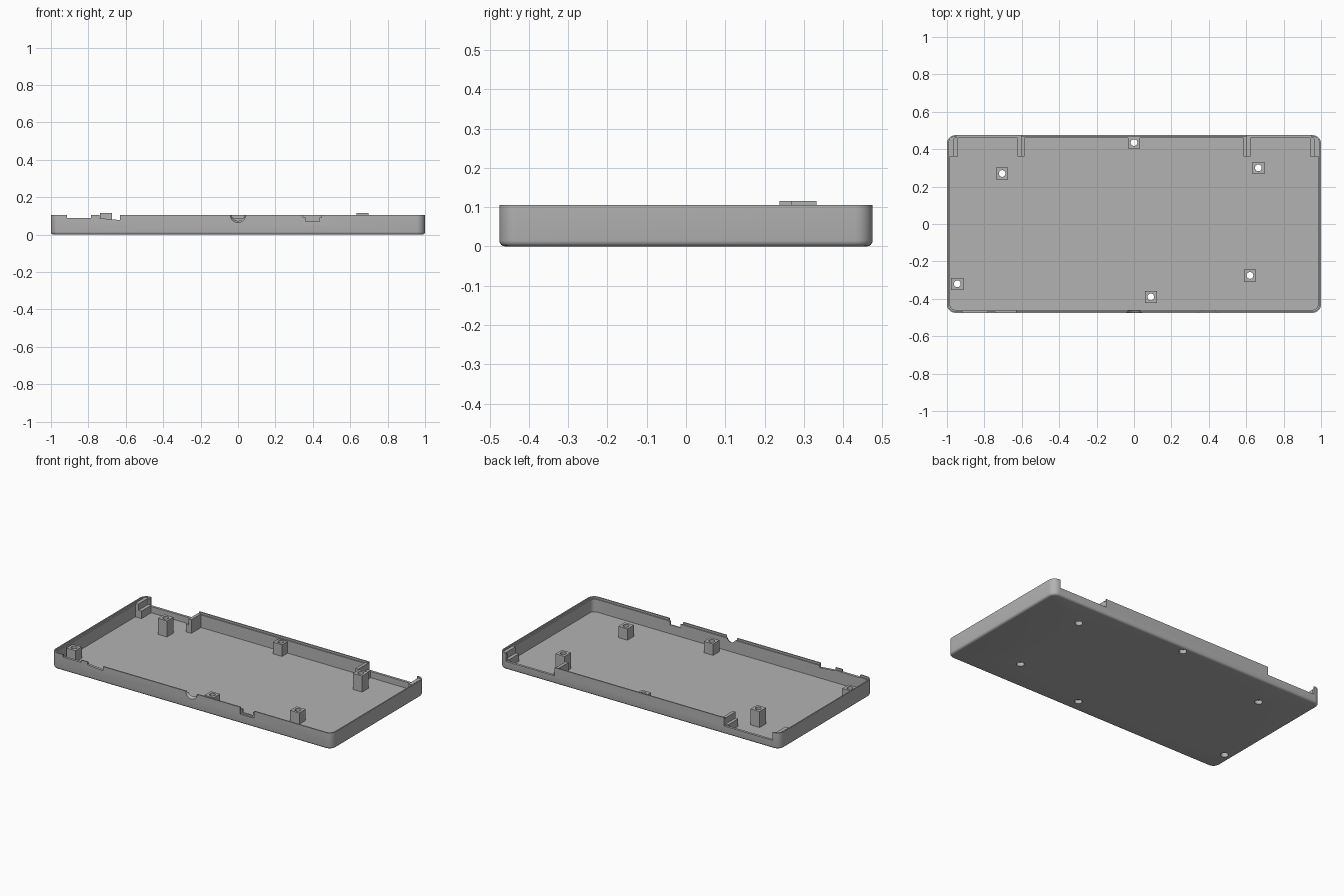
import bpy, bmesh, math
from mathutils import Matrix, Vector

if "Cube" in bpy.data.objects:
    bpy.data.objects.remove(bpy.data.objects["Cube"])

HX, HY, H, FLOOR = 1.0, 0.475, 0.105, 0.012

grey = bpy.data.materials.new("case grey")
grey.diffuse_color = (0.45, 0.45, 0.45, 1)
grey.use_nodes = True
grey.node_tree.nodes["Principled BSDF"].inputs["Base Color"].default_value = grey.diffuse_color


def finish(name, bm):
    bmesh.ops.recalc_face_normals(bm, faces=bm.faces)
    me = bpy.data.meshes.new(name)
    bm.to_mesh(me)
    bm.free()
    me.materials.append(grey)
    ob = bpy.data.objects.new(name, me)
    bpy.context.collection.objects.link(ob)
    return ob


def add_box(bm, x0, x1, y0, y1, z0, z1):
    m = Matrix.Translation(((x0 + x1) / 2, (y0 + y1) / 2, (z0 + z1) / 2)) @ \
        Matrix.Diagonal((x1 - x0, y1 - y0, z1 - z0, 1))
    bmesh.ops.create_cube(bm, size=1, matrix=m)


def box(name, *dims):
    bm = bmesh.new()
    add_box(bm, *dims)
    return finish(name, bm)


def prism(name, pts, y0, y1):
    """Extrude an x-z outline along y."""
    bm = bmesh.new()
    f = bm.faces.new([bm.verts.new((x, y0, z)) for x, z in pts])
    r = bmesh.ops.extrude_face_region(bm, geom=[f])
    vs = [g for g in r["geom"] if isinstance(g, bmesh.types.BMVert)]
    bmesh.ops.translate(bm, verts=vs, vec=(0, y1 - y0, 0))
    return finish(name, bm)


def cone(name, loc, r1, r2, depth, rot=Matrix()):
    bm = bmesh.new()
    bmesh.ops.create_cone(bm, cap_ends=True, segments=24, radius1=r1, radius2=r2,
                          depth=depth, matrix=Matrix.Translation(loc) @ rot)
    return finish(name, bm)


def cut(ob, cutters):
    for c in cutters:
        m = ob.modifiers.new("cut", "BOOLEAN")
        m.operation, m.solver, m.object = "DIFFERENCE", "EXACT", c
    dg = bpy.context.evaluated_depsgraph_get()
    me = bpy.data.meshes.new_from_object(ob.evaluated_get(dg))
    ob.modifiers.clear()
    ob.data = me


def smooth(ob):
    bpy.ops.object.select_all(action="DESELECT")
    ob.select_set(True)
    bpy.context.view_layer.objects.active = ob
    bpy.ops.object.shade_smooth_by_angle(angle=math.radians(35))


# tray shell: rounded rectangles lofted up the outside, over the lip, down the inside
def ring(bm, inset, z, radius=0.045, n=8):
    r = max(radius - inset, 0.008)
    vs = []
    for k, (sx, sy) in enumerate([(1, 1), (-1, 1), (-1, -1), (1, -1)]):
        cx, cy = sx * (HX - inset - r), sy * (HY - inset - r)
        for i in range(n + 1):
            a = math.pi / 2 * (k + i / n)
            vs.append(bm.verts.new((cx + r * math.cos(a), cy + r * math.sin(a), z)))
    return vs


bm = bmesh.new()
R = 0.015
profile = [(R - R * math.sin(a), R - R * math.cos(a))
           for a in (math.pi / 8 * i for i in range(5))]
profile += [(0, H), (0.008, H), (0.008, H - 0.012), (0.016, H - 0.012), (0.016, FLOOR)]
rings = [ring(bm, *p) for p in profile]
for a, b in zip(rings, rings[1:]):
    for i in range(len(a)):
        j = (i + 1) % len(a)
        bm.faces.new((a[i], a[j], b[j], b[i]))
bm.faces.new(rings[0])
bm.faces.new(rings[-1])
tray = finish("tray_shell", bm)

# wall cutters
cutters = []
for s in (-1, 1):  # long rear openings
    x0, x1 = sorted((s * 0.605, s * 0.95))
    cutters.append(box("rear_opening_cutter", x0, x1, 0.44, 0.5, 0.052, 0.2))
F0, F1 = -0.5, -0.44
cutters.append(box("shallow_notch_cutter", -0.915, -0.785, F0, F1, 0.09, 0.2))
cutters.append(prism("sloped_notch_cutter",
                     [(-0.74, 0.2), (-0.74, 0.088), (-0.63, 0.078), (-0.63, 0.2)], F0, F1))
cutters.append(box("port_recess_cutter", 0.348, 0.447, F0, -0.467, 0.06, 0.2))
cutters.append(box("port_cutter", 0.36, 0.435, F0, F1, 0.07, 0.2))
rx = Matrix.Rotation(math.pi / 2, 4, "X")
cutters.append(cone("cable_notch_cutter", (0, -0.467, H), 0.024, 0.048, 0.04, rx))

# screw posts with through holes
posts = [(-0.705, 0.27, 0.115), (0.665, 0.30, 0.115), (0, 0.435, 0.087),
         (0.62, -0.275, 0.085), (0.09, -0.39, 0.085), (-0.945, -0.32, 0.085)]
P = 0.0325
for i, (x, y, top) in enumerate(posts):
    wide = cone("screw_hole_cutter", (x, y, 0), 0.023, 0.023, 0.05)
    bore = cone("screw_bore_cutter", (x, y, 0.1), 0.018, 0.018, 0.3)
    post = box(f"screw_post_{i + 1}", x - P, x + P, y - P, y + P, FLOOR, top)
    cut(post, [wide, bore])
    smooth(post)
    cutters += [wide, bore]

cut(tray, cutters)
smooth(tray)
for c in cutters:
    bpy.data.objects.remove(c)

# stepped support blocks beside the rear openings
Y0, Y1 = 0.36, 0.46
for s, side in ((-1, "left"), (1, "right")):
    for name, tall, low in (("outer", (0.962, 0.985), (0.94, 0.962)),
                            ("inner", (0.585, 0.605), (0.605, 0.624))):
        t, l = sorted(s * v for v in tall), sorted(s * v for v in low)
        outline = [(tall[0], FLOOR), (tall[0], 0.1), (tall[1], 0.1), (tall[1], FLOOR)]
        if name == "inner":
            outline = [(tall[0], FLOOR), (tall[0], 0.1), (tall[1], 0.1),
                       (tall[1], 0.06), (low[1], 0.06), (low[1], FLOOR)]
        else:
            outline = [(low[0], FLOOR), (low[0], 0.06), (low[1], 0.06),
                       (tall[0], 0.1), (tall[1], 0.1), (tall[1], FLOOR)]
        prism(f"{side}_{name}_support", [(s * x, z) for x, z in outline], Y0, Y1)
